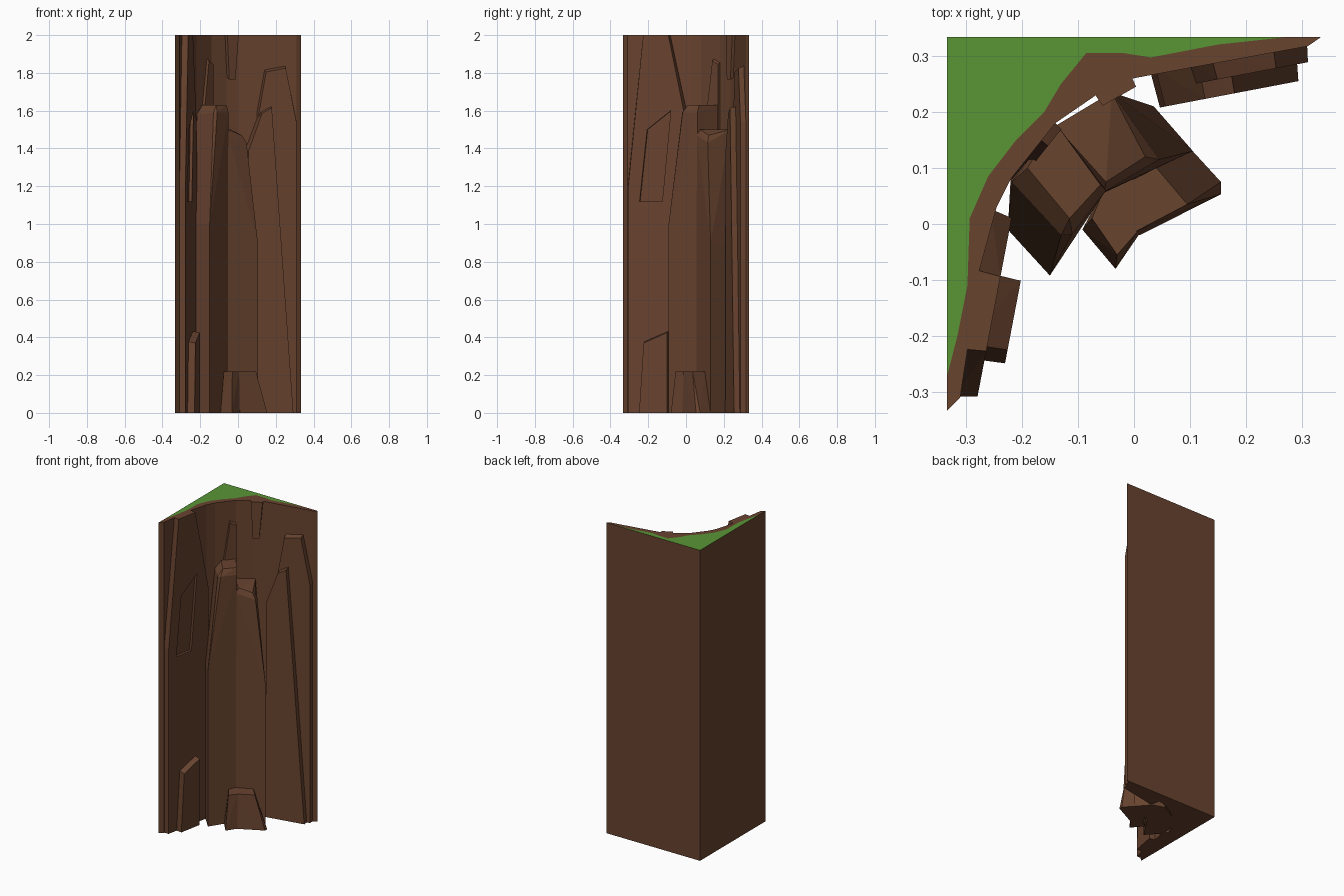
import bpy, bmesh
from mathutils import Vector

old = bpy.data.objects.get("Cube")
if old:
    bpy.data.objects.remove(old, do_unlink=True)


def make_material(name, rgb):
    mat = bpy.data.materials.new(name)
    mat.use_nodes = True
    mat.diffuse_color = (*rgb, 1)
    mat.node_tree.nodes["Principled BSDF"].inputs["Base Color"].default_value = (*rgb, 1)
    return mat


ROCK = make_material("brown rock", (0.138, 0.056, 0.028))
GRASS = make_material("green grass", (0.1, 0.3, 0.036))
TOP = 2.0
EDGE = 0.333


def finish(bm, name, mats=(ROCK,)):
    bmesh.ops.recalc_face_normals(bm, faces=bm.faces)
    mesh = bpy.data.meshes.new(name)
    bm.to_mesh(mesh)
    bm.free()
    for mat in mats:
        mesh.materials.append(mat)
    obj = bpy.data.objects.new(name, mesh)
    bpy.context.collection.objects.link(obj)
    return obj


def hull(name, points):
    """Faceted rock wrapped around a few corner points."""
    bm = bmesh.new()
    for p in points:
        bm.verts.new(p)
    res = bmesh.ops.convex_hull(bm, input=bm.verts)
    loose = {g for g in res["geom_interior"] + res["geom_unused"]
             if isinstance(g, bmesh.types.BMVert)}
    bmesh.ops.delete(bm, geom=list(loose), context='VERTS')
    bmesh.ops.dissolve_limit(bm, angle_limit=0.02, verts=bm.verts, edges=bm.edges)
    return finish(bm, name)


def column(name, base, shoulder, crown):
    """Pillar: straight base ring up to the shoulder, then a tapered crown."""
    return hull(name, [(x, y, z) for x, y in base for z in (0, shoulder)] + crown)


def slab(name, wall, outline, depth, start=-0.01, bevel=True):
    """Slab on a wall line; outline is (position along the wall's main axis, height)."""
    p, q, axis = Vector(wall[0]), Vector(wall[1]), wall[2]
    d = (q - p).normalized()
    normal = Vector((d.y, -d.x))
    mid = sum(u for u, z in outline) / len(outline)
    points = []
    for u, z in outline:
        for out in (start, depth):
            a, h = u, z
            if bevel and out == depth:
                a = mid + (u - mid) * 0.95
                h = z if z in (0, TOP) else z - 0.015
            pos = p + (q - p) * ((a - p[axis]) / (q[axis] - p[axis])) + normal * out
            points.append((pos.x, pos.y, h))
    return hull(name, points)


# Cliff body: a corner block with a hollow front, grass and a bare rock rim on top
front = [(-EDGE, -EDGE), (-0.31, -0.31), (-0.275, -0.08), (-0.245, 0.03), (-0.22, 0.08),
         (-0.14, 0.18), (-0.06, 0.235), (0, 0.26), (0.31, 0.317), (EDGE, EDGE)]
grass_line = [(-0.315, -0.2), (-0.297, -0.11), (-0.293, 0.01), (-0.26, 0.085),
              (-0.21, 0.15), (-0.16, 0.2), (-0.13, 0.25), (-0.085, 0.305),
              (-0.02, 0.305), (0.03, 0.297), (0.15, 0.32)]
ring = [(-EDGE, EDGE), (-EDGE, -0.27)] + front + [(0.27, EDGE)]
bm = bmesh.new()
low = [bm.verts.new((x, y, 0)) for x, y in ring]
high = [bm.verts.new((x, y, TOP)) for x, y in ring]
bm.faces.new(low)
top_face = bm.faces.new(high)
for i in range(len(ring)):
    j = (i + 1) % len(ring)
    bm.faces.new((low[i], low[j], high[j], high[i]))
bmesh.utils.face_split(top_face, high[1], high[-1],
                       coords=[(x, y, TOP) for x, y in grass_line])
for f in high[0].link_faces:
    if all(v.co.z > TOP - 0.01 for v in f.verts):
        f.material_index = 1
finish(bm, "cliff_body", (ROCK, GRASS))

# Wall lines: start, end, main axis
side_wall = ((-0.31, -0.31), (-0.245, 0.03), 1)
back_wall = ((0, 0.26), (0.31, 0.319), 0)
corner_wall = ((-0.22, 0.08), (-0.14, 0.18), 0)
upper_wall = ((-0.14, 0.18), (0, 0.26), 0)

# Big slab on the side wall with a shallow recess
side_slab = slab("side_slab", side_wall,
                 [(-0.31, 0), (0.025, 0), (0.025, 1.5), (-0.085, TOP),
                  (-0.225, TOP), (-0.31, 1.2)], 0.03)
cutter = slab("recess_cutter", side_wall,
              [(-0.24, 1.12), (-0.12, 1.12), (-0.075, 1.6), (-0.2, 1.5)],
              0.06, start=0.014, bevel=False)
cutter.hide_render = True
cutter.hide_set(True)
cut = side_slab.modifiers.new("recess", 'BOOLEAN')
cut.operation = 'DIFFERENCE'
cut.solver = 'EXACT'
cut.object = cutter

# Smaller slabs along the walls
slab("side_foot_rock", side_wall,
     [(-0.24, 0), (-0.085, 0), (-0.085, 0.44), (-0.215, 0.385)], 0.067)
slab("back_tall_slab", back_wall,
     [(0.1, 0), (0.31, 0), (0.31, 1.55), (0.25, 1.84), (0.14, 1.82), (0.1, 1.6)], 0.03)
slab("back_front_slab", back_wall,
     [(0.03, 0), (0.29, 0), (0.17, 1.63), (0.115, 1.6), (0.04, 1.4)], 0.06)
slab("corner_slab", corner_wall,
     [(-0.22, 1.3), (-0.14, 1.3), (-0.14, 1.86), (-0.165, 1.88)], 0.015)
slab("hanging_wedge", upper_wall,
     [(-0.065, TOP), (-0.002, TOP), (-0.02, 1.78), (-0.055, 1.78)], 0.015)

# Two pillars in the hollow
column("left_pillar",
       [(-0.225, -0.01), (-0.15, -0.092), (-0.05, 0.06), (-0.14, 0.18), (-0.22, 0.08)], 1.0,
       [(-0.218, 0.075, 1.58), (-0.13, -0.02, 1.59), (-0.11, -0.018, 1.59),
        (-0.05, 0.06, 1.59), (-0.19, 0.1, 1.63), (-0.115, 0.01, 1.63),
        (-0.06, 0.07, 1.63), (-0.14, 0.18, 1.63)])
column("right_pillar",
       [(-0.055, 0.055), (0.105, 0.13), (0.035, 0.21), (-0.04, 0.235), (-0.14, 0.175)], 0.9,
       [(-0.053, 0.057, 1.47), (0.045, 0.115, 1.43), (-0.02, 0.215, 1.44),
        (-0.05, 0.075, 1.5), (0.02, 0.12, 1.47), (-0.04, 0.235, 1.5), (-0.14, 0.175, 1.5)])

# Small tapered blocks at the foot of the right pillar
hull("foot_block_front",
     [(-0.092, -0.01, 0), (-0.033, -0.08, 0), (0.015, -0.01, 0), (0.02, 0.08, 0),
      (-0.075, 0.01, 0.22), (-0.03, -0.055, 0.22), (0.005, -0.015, 0.22),
      (0.0, 0.08, 0.22), (-0.05, 0.07, 0.22)])
hull("foot_block_side",
     [(0.01, -0.02, 0), (0.155, 0.053, 0), (0.155, 0.075, 0), (0.1, 0.135, 0),
      (-0.04, 0.06, 0), (0.0, -0.015, 0.22), (0.095, 0.035, 0.22),
      (0.04, 0.1, 0.22), (-0.04, 0.06, 0.22)])
